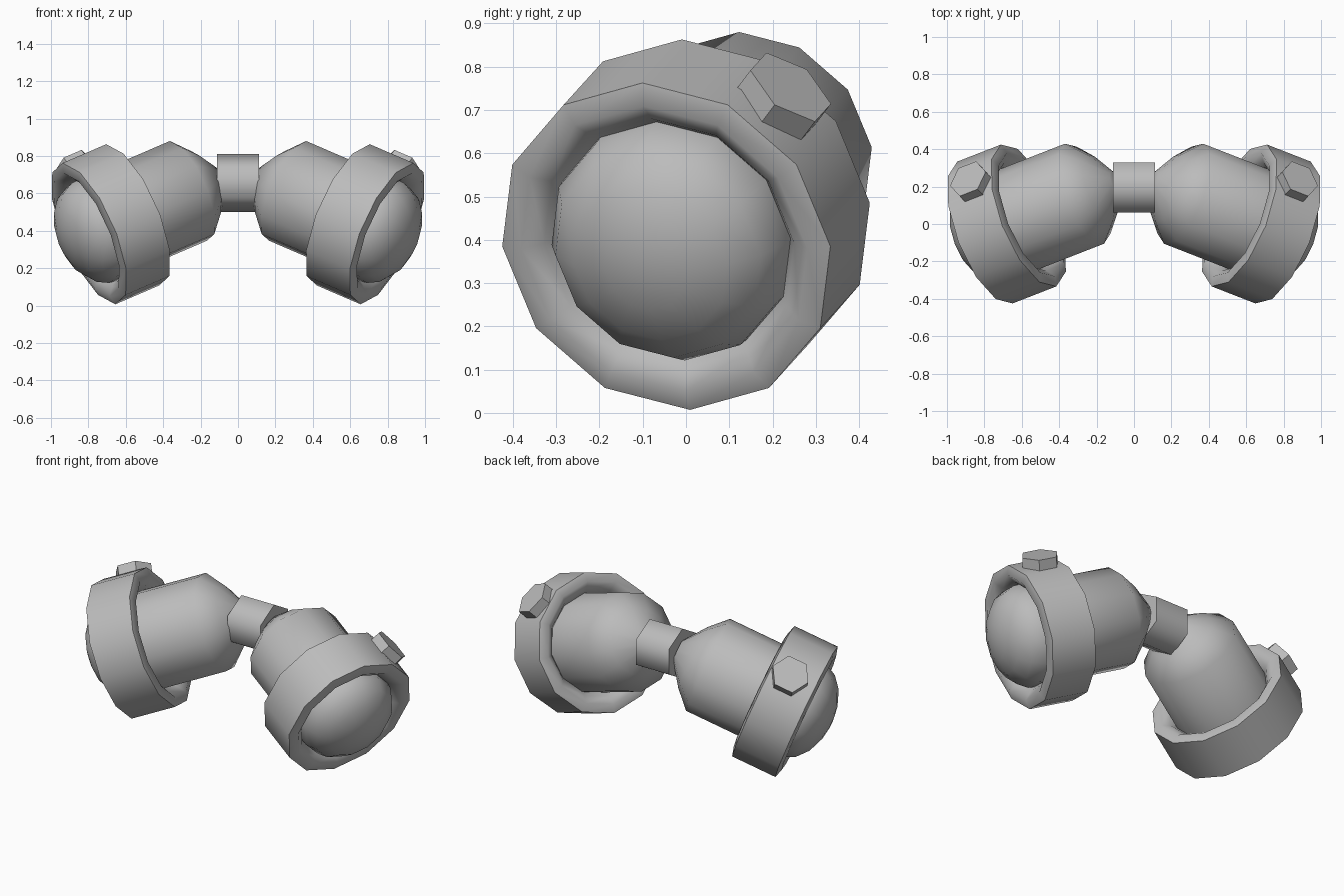
import bpy, bmesh, math
from mathutils import Vector, Matrix

if "Cube" in bpy.data.objects:
    bpy.data.objects.remove(bpy.data.objects["Cube"])

grey = bpy.data.materials.new("plain_grey")
grey.diffuse_color = (0.5, 0.5, 0.5, 1)
grey.use_nodes = True
grey.node_tree.nodes["Principled BSDF"].inputs["Base Color"].default_value = grey.diffuse_color

# Pod frame: n is the lamp axis (outward, forward, down), u and w span the ring plane
C = Vector((0.68, 0.0, 0.435))
n = Vector((0.864, -0.337, -0.372)).normalized()
u = Vector((-n.y, n.x, 0)).normalized()
w = n.cross(u)


def finish(name, bm, angle):
    bmesh.ops.recalc_face_normals(bm, faces=bm.faces)
    mesh = bpy.data.meshes.new(name)
    bm.to_mesh(mesh)
    bm.free()
    mesh.materials.append(grey)
    ob = bpy.data.objects.new(name, mesh)
    bpy.context.collection.objects.link(ob)
    bpy.ops.object.select_all(action='DESELECT')
    ob.select_set(True)
    bpy.context.view_layer.objects.active = ob
    bpy.ops.object.shade_smooth_by_angle(angle=math.radians(angle))
    return ob


def lathe(name, profile, center, axis, e1, e2, sides, side=1, closed=False, angle=40):
    """Spin (distance along axis, radius) points; side=-1 mirrors across x."""
    bm = bmesh.new()
    rings = []
    for t, r in profile:
        ring = []
        for i in range(sides):
            a = 2 * math.pi * i / sides
            p = center + axis * t + (e1 * math.cos(a) + e2 * math.sin(a)) * r
            ring.append(bm.verts.new((p.x * side, p.y, p.z)))
        rings.append(ring)
    pairs = list(zip(rings, rings[1:]))
    if closed:
        pairs.append((rings[-1], rings[0]))
    else:
        bm.faces.new(rings[0])
        bm.faces.new(rings[-1])
    for a, b in pairs:
        for i in range(sides):
            j = (i + 1) % sides
            bm.faces.new((a[i], a[j], b[j], b[i]))
    return finish(name, bm, angle)


# Profiles as (along axis, radius)
body = [(-0.67, 0.06), (-0.575, 0.19), (-0.48, 0.287), (0.09, 0.287)]
lens = [(0.06, 0.292), (0.125, 0.288), (0.19, 0.255), (0.245, 0.19), (0.28, 0.10), (0.29, 0.03)]
collar = [(-0.135, 0.407), (0.135, 0.407), (0.15, 0.355), (0.115, 0.31), (0.07, 0.28),
          (-0.07, 0.28), (-0.115, 0.31), (-0.15, 0.355)]

# Bolt direction on the collar: up, back and outward
ang = math.radians(48)
m = u * math.cos(ang) + w * math.sin(ang)

for side, label in ((1, "right"), (-1, "left")):
    lathe(label + "_body", body, C, n, u, w, 12, side, angle=60)
    lathe(label + "_lens", lens, C, n, u, w, 12, side, angle=60)
    lathe(label + "_collar", collar, C, n, u, w, 12, side, closed=True, angle=65)
    lathe(label + "_bolt", [(0.34, 0.11), (0.45, 0.11)], C - n * 0.02, m, n, m.cross(n),
          6, side, angle=30)

# Hexagonal bar joining the two pods
lathe("connector", [(-0.113, 0.155), (0.113, 0.155)], Vector((0, 0.195, 0.655)),
      Vector((1, 0, 0)), Vector((0, 0, 1)), Vector((0, 1, 0)), 6, angle=65)
